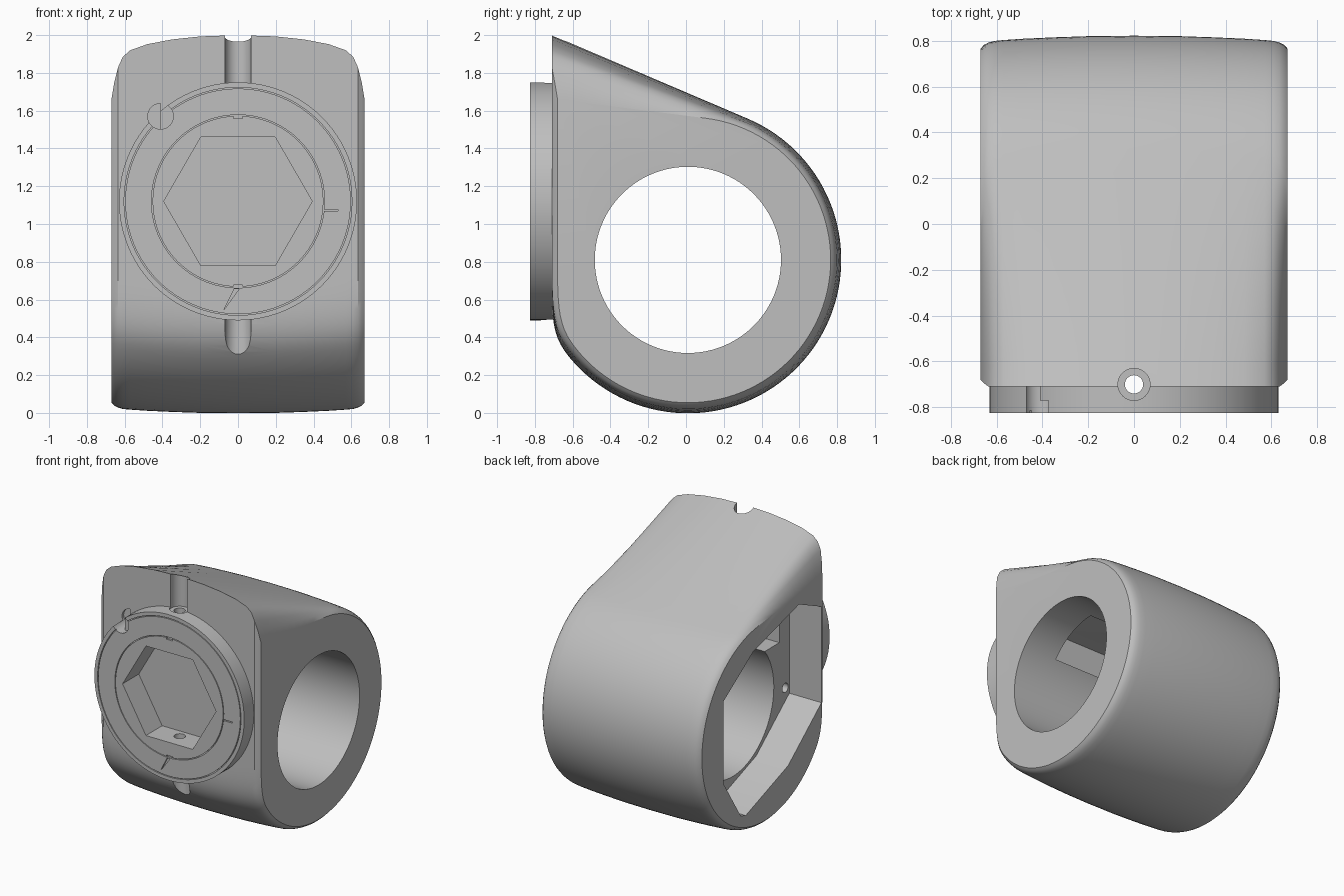
import bpy, bmesh, math
from mathutils import Vector

if "Cube" in bpy.data.objects:
    bpy.data.objects.remove(bpy.data.objects["Cube"], do_unlink=True)

grey = bpy.data.materials.new("plain grey")
grey.use_nodes = True
grey.diffuse_color = (0.52, 0.52, 0.52, 1)
grey.node_tree.nodes["Principled BSDF"].inputs["Base Color"].default_value = (0.52, 0.52, 0.52, 1)

CY, CZ = 0.01, 0.81        # centre of the round hole
FRONT = -0.71              # flat front of the body
DIAL_Z = 1.12              # centre of the dial


def loft(name, rings):
    """Skin equal-length closed rings and cap both ends."""
    bm = bmesh.new()
    loops = [[bm.verts.new(p) for p in ring] for ring in rings]
    n = len(loops[0])
    for a, b in zip(loops, loops[1:]):
        for i in range(n):
            j = (i + 1) % n
            bm.faces.new((a[i], a[j], b[j], b[i]))
    bm.faces.new(loops[0])
    bm.faces.new(loops[-1])
    bmesh.ops.recalc_face_normals(bm, faces=bm.faces)
    mesh = bpy.data.meshes.new(name)
    bm.to_mesh(mesh)
    bm.free()
    mesh.materials.append(grey)
    obj = bpy.data.objects.new(name, mesh)
    bpy.context.collection.objects.link(obj)
    return obj


def prism(name, points, axis, start, end):
    """Extrude a 2D outline along x, y or z."""
    place = {"x": lambda u, v, t: (t, u, v),
             "y": lambda u, v, t: (u, t, v),
             "z": lambda u, v, t: (u, v, t)}[axis]
    return loft(name, [[place(u, v, t) for u, v in points] for t in (start, end)])


def circle(u, v, r, n=64):
    return [(u + r * math.cos(2 * math.pi * i / n), v + r * math.sin(2 * math.pi * i / n))
            for i in range(n)]


def box(u0, u1, v0, v1):
    return [(u0, v0), (u1, v0), (u1, v1), (u0, v1)]


def cut(targets, cutter):
    """Subtract the cutter from every target, then discard it."""
    cutter.hide_render = True
    for target in targets:
        mod = target.modifiers.new("cut", "BOOLEAN")
        mod.object, mod.operation, mod.solver = cutter, "DIFFERENCE", "EXACT"
        bpy.context.view_layer.objects.active = target
        bpy.ops.object.modifier_apply(modifier=mod.name)
    bpy.data.objects.remove(cutter, do_unlink=True)


def section(x, top, r, arc=80, line=10, blend=0.07):
    """Teardrop outline: straight front, sloping top, round back, soft lower front."""
    wall = FRONT - CY + max(0, abs(x) - 0.64)
    tip = Vector((wall, top - CZ))
    start = math.atan2(tip.y, tip.x) - math.acos(r / tip.length)
    stop = 0.12 - math.pi
    touch = Vector((r * math.cos(start), r * math.sin(start)))
    pts = [tip.lerp(touch, i / line) for i in range(line)]
    for i in range(arc + 1):
        a = start + (stop - start) * i / arc
        u, v = r * math.cos(a), r * math.sin(a)
        if v < 0:
            near = max(blend - abs(u - wall), 0)
            u = max(u, wall) + near * near / (4 * blend)
        pts.append(Vector((u, v)))
    return [(x, CY + p.x, CZ + p.y) for p in pts]


# Body: slightly barrelled teardrop with rounded side edges
half = [(0, 2.0, 0.812), (0.2, 1.993, 0.81), (0.35, 1.977, 0.805), (0.48, 1.952, 0.799),
        (0.57, 1.92, 0.793), (0.61, 1.885, 0.789), (0.635, 1.83, 0.782),
        (0.655, 1.75, 0.772), (0.67, 1.66, 0.756)]
stations = [(-x, t, r) for x, t, r in reversed(half[1:])] + half
body = loft("ring_body", [section(*s) for s in stations])

# Dial: shallow round plate on the front
dial = prism("front_dial", circle(0, DIAL_Z, 0.63, 96), "y", -0.825, -0.70)

# Round through hole, pocket on the right side and a stepped relief inside
cut([body], prism("hole_cutter", circle(CY, CZ, 0.493, 96), "x", -1, 1))
pocket = [(-0.67, 0.69), (-0.67, 1.42), (-0.40, 1.54), (0.15, 1.39), (0.505, 1.15),
          (0.505, 0.52), (0.3, 0.2), (0.24, 0.18), (-0.27, 0.365)]
cut([body], prism("pocket_cutter", pocket, "x", -1, -0.40))
cut([body], prism("relief_cutter", box(-0.55, 0, 1.12, 1.45), "x", -0.5, 0.39))
cut([body], prism("side_pin_cutter", circle(-0.62, 0.75, 0.035, 24), "x", -0.5, -0.25))

# Hexagonal socket in the dial
cut([body, dial], prism("socket_cutter", circle(0, DIAL_Z, 0.393, 6), "y", -1, -0.63))

# Vertical pin bore, widened above and below the dial
cut([body, dial], prism("bore_cutter", circle(0, -0.70, 0.04, 32), "z", -0.2, 2.2))
for z0, z1 in ((1.735, 2.2), (-0.2, 0.505)):
    cut([body, dial], prism("channel_cutter", circle(0, -0.70, 0.07, 32), "z", z0, z1))

# Locating hole on the rim of the dial: deep outer half, shallow inner half
locator = circle(-0.41, 1.57, 0.068, 32)
cut([dial], prism("locator_cutter", locator, "y", -1, -0.77))
cut([body, dial], prism("locator_deep_cutter", locator[8:25], "y", -1, -0.69))

# Fine ring grooves on the dial face
for r in (0.60, 0.455):
    groove = prism("groove_cutter", circle(0, DIAL_Z, r + 0.003, 96), "y", -0.9, -0.815)
    core = prism("groove_core", circle(0, DIAL_Z, r - 0.003, 96), "y", -1, -0.7)
    cut([groove], core)
    cut([dial], groove)

# Index notches and pointer
marks = [box(-0.025, 0.025, 1.558, 1.573), box(-0.025, 0.025, 0.662, 0.678),
         box(0.455, 0.53, 1.068, 1.076), [(-0.075, 0.545), (-0.02, 0.655), (0.005, 0.655)]]
for m in marks:
    cut([dial], prism("mark_cutter", m, "y", -0.9, -0.81))

for obj in (body, dial):
    bpy.ops.object.select_all(action="DESELECT")
    obj.select_set(True)
    bpy.context.view_layer.objects.active = obj
    bpy.ops.object.shade_smooth_by_angle(angle=math.radians(28))
